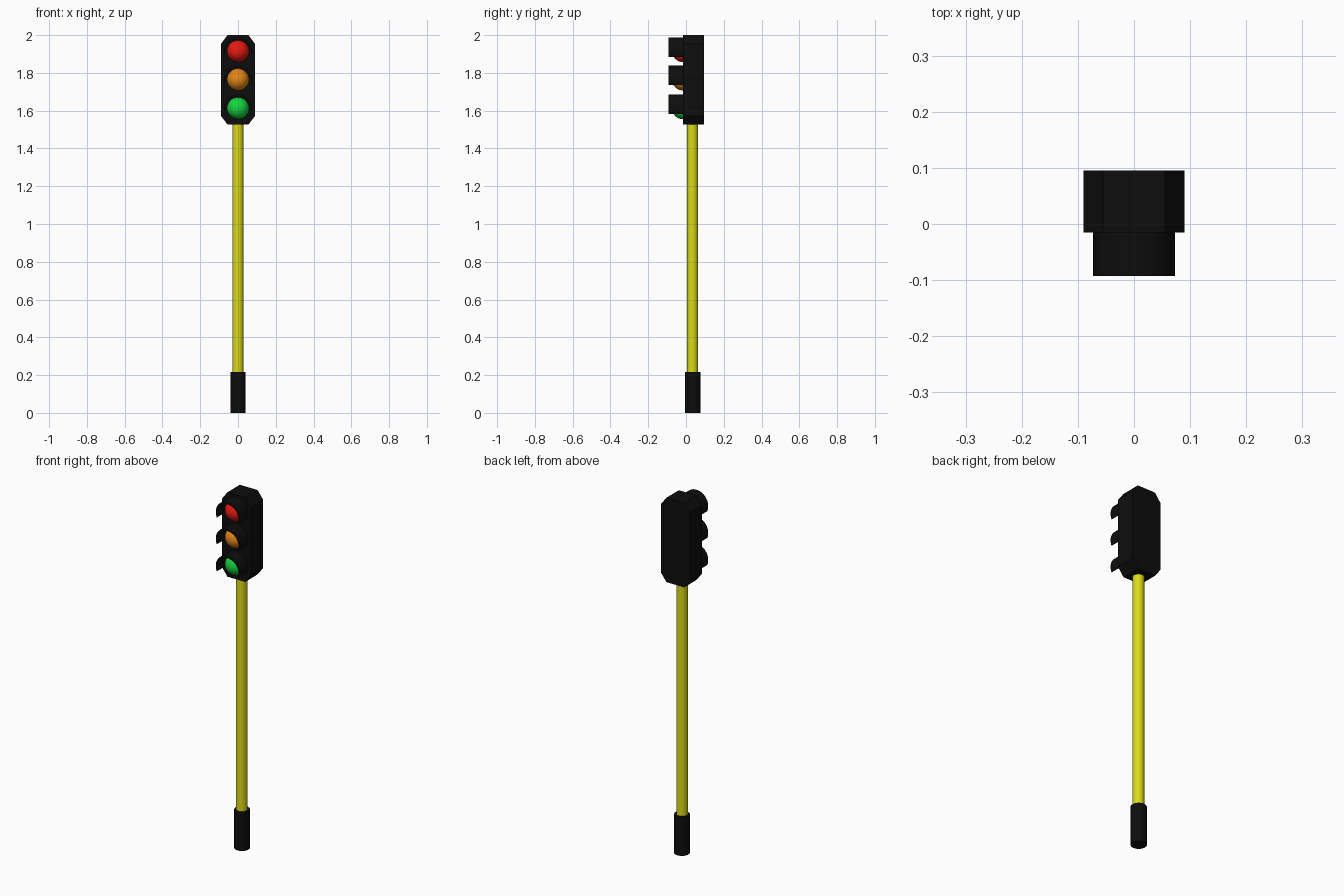
import bpy, bmesh, math
from mathutils import Matrix

if "Cube" in bpy.data.objects:
    bpy.data.objects.remove(bpy.data.objects["Cube"])


def material(name, rgb):
    m = bpy.data.materials.new(name)
    m.diffuse_color = (*rgb, 1)
    m.use_nodes = True
    m.node_tree.nodes["Principled BSDF"].inputs["Base Color"].default_value = m.diffuse_color
    return m


BLACK = material("black", (0.004, 0.004, 0.004))
YELLOW = material("yellow", (0.7, 0.7, 0.01))
LAMPS = [("red", 1.915, (0.8, 0.01, 0.006)),
         ("amber", 1.765, (0.78, 0.24, 0.008)),
         ("green", 1.613, (0.008, 0.66, 0.05))]


def finish(name, bm, mat, smooth=True):
    bmesh.ops.recalc_face_normals(bm, faces=bm.faces)
    me = bpy.data.meshes.new(name)
    bm.to_mesh(me)
    bm.free()
    me.materials.append(mat)
    ob = bpy.data.objects.new(name, me)
    bpy.context.collection.objects.link(ob)
    if smooth:
        bpy.ops.object.select_all(action='DESELECT')
        ob.select_set(True)
        bpy.context.view_layer.objects.active = ob
        bpy.ops.object.shade_smooth_by_angle(angle=math.radians(35))
    return ob


def extrude_xz(name, pts, y0, y1, mat, smooth):
    """Extrude an x/z outline from y0 to y1."""
    bm = bmesh.new()
    face = bm.faces.new([bm.verts.new((x, y0, z)) for x, z in pts])
    res = bmesh.ops.extrude_face_region(bm, geom=[face], use_keep_orig=True)
    verts = [g for g in res["geom"] if isinstance(g, bmesh.types.BMVert)]
    bmesh.ops.translate(bm, verts=verts, vec=(0, y1 - y0, 0))
    return finish(name, bm, mat, smooth)


def cylinder(name, r, y, z0, z1, mat):
    bm = bmesh.new()
    bmesh.ops.create_cone(bm, cap_ends=True, segments=32, radius1=r, radius2=r,
                          depth=z1 - z0, matrix=Matrix.Translation((0, y, (z0 + z1) / 2)))
    return finish(name, bm, mat)


# pole and its foot sleeve
cylinder("foot_sleeve", 0.04, 0.036, 0, 0.217, BLACK)
cylinder("pole", 0.029, 0.034, 0.2, 1.55, YELLOW)

# octagonal housing
w, cx, cz, zb, zt = 0.09, 0.055, 0.046, 1.526, 2.0
extrude_xz("housing", [(-cx, zb), (cx, zb), (w, zb + cz), (w, zt - cz),
                       (cx, zt), (-cx, zt), (-w, zt - cz), (-w, zb + cz)],
           -0.015, 0.095, BLACK, False)

# lenses with crescent visors
R, DROP, INNER_C, INNER_R, N = 0.073, 0.03, -0.0085, 0.0695, 28
a_out = math.asin(-DROP / R)
a_in = math.asin((-DROP - INNER_C) / INNER_R)
for name, z, rgb in LAMPS:
    bm = bmesh.new()
    bmesh.ops.create_uvsphere(bm, u_segments=32, v_segments=16, radius=0.058,
                              matrix=Matrix.Translation((0, -0.016, z)))
    finish(name + "_lens", bm, material(name, rgb))

    def arc(r, c, a):
        angles = [a + (math.pi - 2 * a) * i / N for i in range(N + 1)]
        return [(r * math.cos(t), z + c + r * math.sin(t)) for t in angles]

    extrude_xz(name + "_visor", arc(R, 0, a_out) + arc(INNER_R, INNER_C, a_in)[::-1],
               -0.093, -0.012, BLACK, True)
